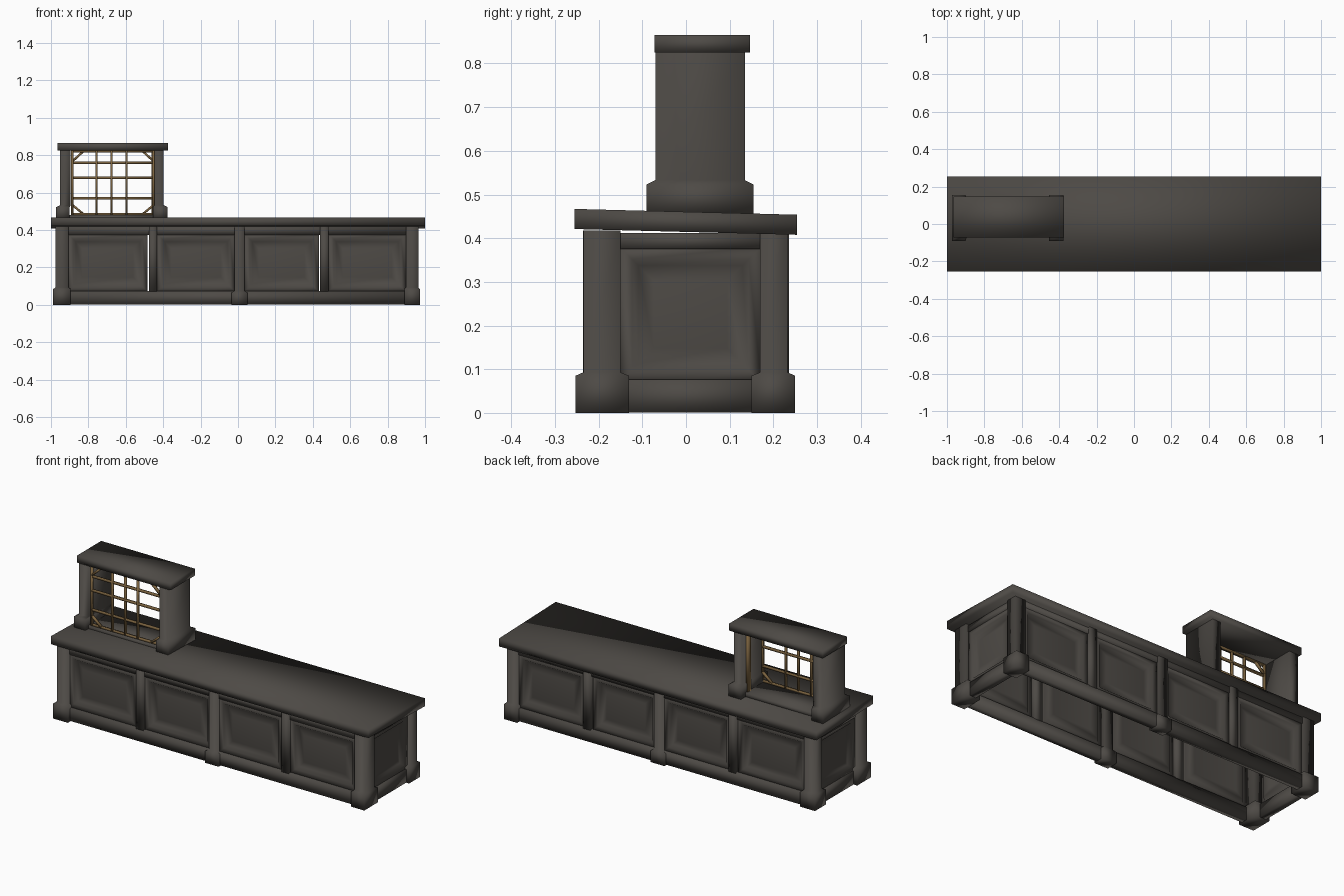
import bpy, bmesh
from mathutils import Vector

if "Cube" in bpy.data.objects:
    bpy.data.objects.remove(bpy.data.objects["Cube"])


def material(name, rgb):
    m = bpy.data.materials.new(name)
    m.diffuse_color = (*rgb, 1)
    m.use_nodes = True
    m.node_tree.nodes["Principled BSDF"].inputs["Base Color"].default_value = m.diffuse_color
    return m


WOOD = material("dark_wood", (0.075, 0.068, 0.060))
BRASS = material("aged_brass", (0.20, 0.125, 0.050))


def finish(name, bm, mat, smooth=True):
    bmesh.ops.recalc_face_normals(bm, faces=bm.faces)
    me = bpy.data.meshes.new(name)
    bm.to_mesh(me)
    bm.free()
    me.materials.append(mat)
    for p in me.polygons:
        p.use_smooth = smooth
    ob = bpy.data.objects.new(name, me)
    bpy.context.collection.objects.link(ob)
    return ob


def stack(name, rings, mat=WOOD, smooth=True):
    """Closed column through rectangles (x0, x1, y0, y1, z)."""
    bm = bmesh.new()
    loops = []
    for x0, x1, y0, y1, z in rings:
        loops.append([bm.verts.new(c) for c in
                      ((x0, y0, z), (x1, y0, z), (x1, y1, z), (x0, y1, z))])
    for a, b in zip(loops, loops[1:]):
        for i in range(4):
            j = (i + 1) % 4
            bm.faces.new((a[i], a[j], b[j], b[i]))
    bm.faces.new(loops[0])
    bm.faces.new(loops[-1])
    return finish(name, bm, mat, smooth)


def box(name, x0, x1, y0, y1, z0, z1, mat=WOOD, smooth=True):
    return stack(name, [(x0, x1, y0, y1, z0), (x0, x1, y0, y1, z1)], mat, smooth)


def panel(name, a0, a1, z0, z1, place):
    """Thin recessed panel; place(along, depth, z) maps to model space."""
    bm = bmesh.new()
    loops = []
    for inset, depth in ((0, 0), (0.028, 0.003), (0.042, 0.020), (0.078, 0.013)):
        corners = ((a0 + inset, z0 + inset), (a1 - inset, z0 + inset),
                   (a1 - inset, z1 - inset), (a0 + inset, z1 - inset))
        loops.append([bm.verts.new(place(a, depth, z)) for a, z in corners])
    for a, b in zip(loops, loops[1:]):
        for i in range(4):
            j = (i + 1) % 4
            bm.faces.new((a[i], a[j], b[j], b[i]))
    bm.faces.new(loops[-1])
    ob = finish(name, bm, WOOD)
    mod = ob.modifiers.new("thickness", "SOLIDIFY")
    mod.thickness = 0.006
    mod.offset = 0


def bar(name, p, q, y, r):
    """Square lattice bar between two (x, z) points at depth y."""
    p, q = Vector((p[0], y, p[1])), Vector((q[0], y, q[1]))
    d = (q - p).normalized()
    side = d.cross(Vector((0, 1, 0))) * r
    deep = Vector((0, r, 0))
    bm = bmesh.new()
    ends = [[bm.verts.new(e + side * s + deep * t)
             for s, t in ((-1, -1), (1, -1), (1, 1), (-1, 1))] for e in (p, q)]
    for i in range(4):
        j = (i + 1) % 4
        bm.faces.new((ends[0][i], ends[0][j], ends[1][j], ends[1][i]))
    bm.faces.new(ends[0])
    bm.faces.new(ends[1])
    finish(name, bm, BRASS)


# counter slab, dipping slightly towards the back
slab = box("counter_top", -1, 1, -0.255, 0.254, 0.421, 0.467)
for v in slab.data.vertices:
    v.co.z -= (v.co.y + 0.255) * 0.026

# corner posts with flared feet
for sx, x0, x1, f0, f1 in (("left", -0.975, -0.905, -0.988, -0.895),
                           ("right", 0.898, 0.965, 0.890, 0.973)):
    for sy, y0, y1, g0, g1 in (("front", -0.235, -0.150, -0.253, -0.130),
                               ("back", 0.170, 0.232, 0.150, 0.250)):
        stack(f"{sy}_{sx}_post", [(f0, f1, g0, g1, 0), (f0, f1, g0, g1, 0.085),
                                  (x0, x1, y0, y1, 0.093), (x0, x1, y0, y1, 0.418)])

# long sides: rails, dividing posts and recessed panels
for sy, s in (("front", -1), ("back", 1)):
    def span(a, b):
        return sorted((s * a, s * b))
    box(f"{sy}_bottom_rail", -0.91, 0.90, *span(0.195, 0.232), 0.003, 0.075)
    box(f"{sy}_top_rail", -0.91, 0.90, *span(0.195, 0.224), 0.375, 0.418)
    for k, (x0, x1) in enumerate(((-0.477, -0.432), (0.439, 0.485))):
        box(f"{sy}_divider_{k + 1}", x0, x1, *span(0.185, 0.236), 0.072, 0.418)
    y0, y1 = span(0.185, 0.236)
    g0, g1 = span(0.180, 0.246)
    stack(f"{sy}_middle_post", [(-0.036, 0.050, g0, g1, 0), (-0.036, 0.050, g0, g1, 0.066),
                                (-0.018, 0.036, y0, y1, 0.074), (-0.018, 0.036, y0, y1, 0.418)])
    for k, (x0, x1) in enumerate(((-0.91, -0.483), (-0.434, -0.015),
                                  (0.034, 0.433), (0.483, 0.90))):
        panel(f"{sy}_panel_{k + 1}", x0, x1, 0.07, 0.38,
              lambda a, d, z: (a, s * (0.217 - d), z))

# short ends: rails and one recessed panel each
for sx, s, edge in (("left", -1, 0.962), ("right", 1, 0.952)):
    def span(a, b):
        return sorted((s * a, s * b))
    box(f"{sx}_bottom_rail", *span(edge - 0.035, edge + 0.004), -0.16, 0.18, 0.001, 0.076)
    box(f"{sx}_top_rail", *span(edge - 0.03, edge), -0.16, 0.18, 0.375, 0.412)
    panel(f"{sx}_panel", -0.152, 0.172, 0.07, 0.38,
          lambda a, d, z: (s * (edge - 0.006 - d), a, z))

# window booth: side walls with flared bases
for sx, x0, x1, f0, f1 in (("left", -0.952, -0.895, -0.972, -0.900),
                           ("right", -0.447, -0.397, -0.455, -0.377)):
    stack(f"booth_{sx}_wall", [(f0, f1, -0.090, 0.155, 0.455), (f0, f1, -0.090, 0.155, 0.523),
                               (x0, x1, -0.070, 0.135, 0.533), (x0, x1, -0.070, 0.135, 0.83)])

# booth cap and sill
box("booth_cap", -0.965, -0.375, -0.072, 0.147, 0.825, 0.865)
box("booth_sill", -0.91, -0.44, -0.060, 0.115, 0.450, 0.480)

# brass lattice
L, R, B, T, Y = -0.886, -0.450, 0.485, 0.822, -0.048
for k, x in enumerate((L, -0.842 + 0.085, -0.676, -0.596, R)):
    bar(f"lattice_upright_{k + 1}", (x, B - 0.006), (x, T + 0.006), Y, 0.006)
for k, z in enumerate((B, 0.570, 0.680, 0.760, T)):
    bar(f"lattice_rung_{k + 1}", (L, z), (R, z), Y, 0.006)
for sx, x, dx in (("left", L, 0.06), ("right", R, -0.06)):
    bar(f"lattice_lower_{sx}_brace", (x, B + 0.05), (x + dx, B), Y, 0.006)
    bar(f"lattice_upper_{sx}_brace", (x, T - 0.055), (x + dx, T), Y, 0.006)

# loose brass strip on the inner right wall
box("brass_jamb_strip", -0.462, -0.445, 0.075, 0.100, 0.478, 0.826, BRASS)
